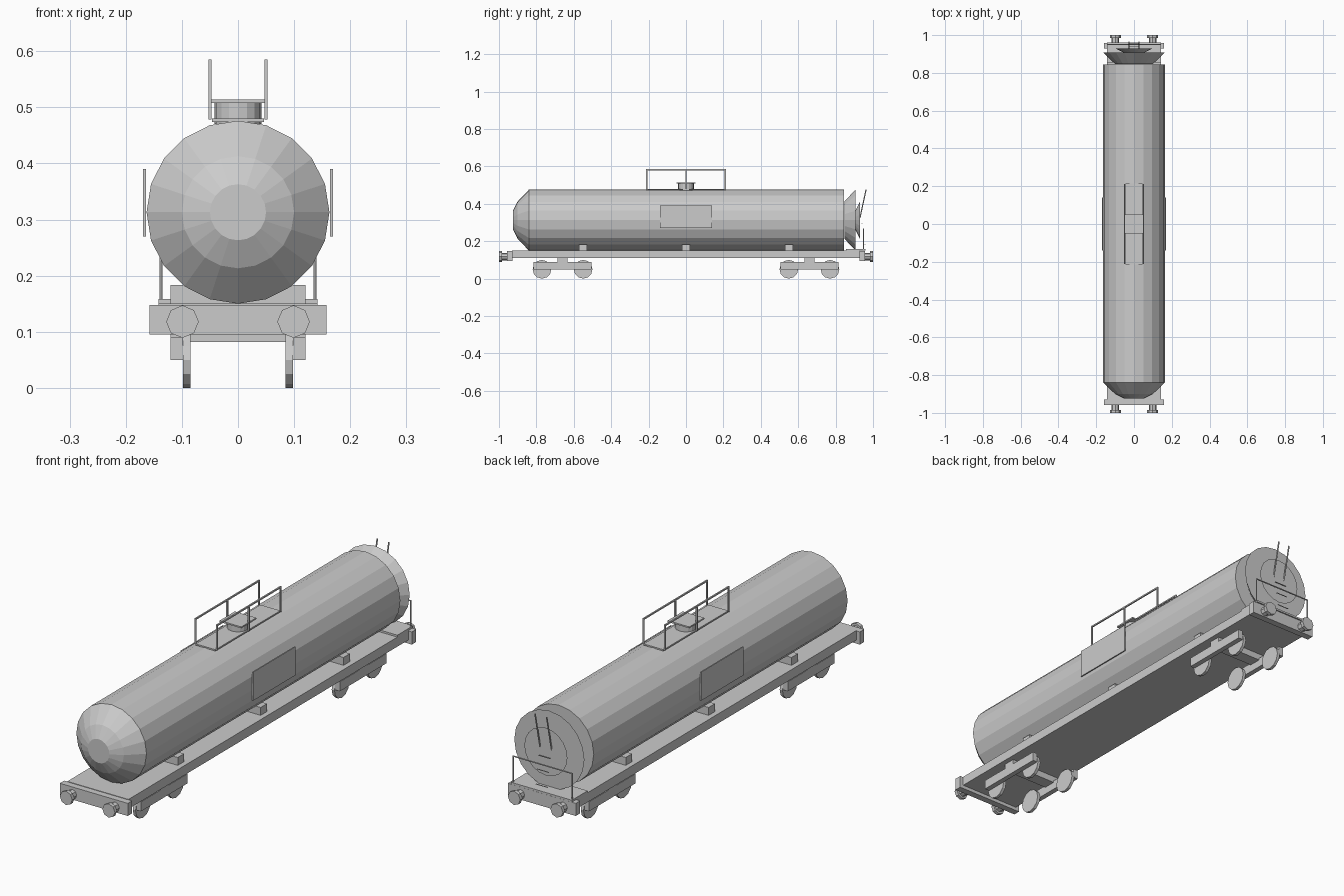
import bpy
import math
from mathutils import Vector

cube = bpy.data.objects.get("Cube")
if cube:
    bpy.data.objects.remove(cube, do_unlink=True)

GREY = (0.6, 0.6, 0.6, 1)
grey = bpy.data.materials.new("plain_grey")
grey.use_nodes = True
grey.diffuse_color = GREY
grey.node_tree.nodes["Principled BSDF"].inputs["Base Color"].default_value = GREY


def finish(name):
    ob = bpy.context.object
    ob.name = name
    ob.data.materials.append(grey)
    return ob


def box(name, x, y, z):
    """Box from (low, high) ranges on each axis."""
    spans = (x, y, z)
    bpy.ops.mesh.primitive_cube_add(size=1, location=[(a + b) / 2 for a, b in spans])
    ob = finish(name)
    ob.scale = [b - a for a, b in spans]
    return ob


def frustum(name, start, end, r1, r2, sides, turn=0):
    """Capped cone or cylinder between two points."""
    start, end = Vector(start), Vector(end)
    axis = end - start
    bpy.ops.mesh.primitive_cone_add(vertices=sides, radius1=r1, radius2=r2,
                                    depth=axis.length, location=(start + end) / 2)
    ob = finish(name)
    ob.rotation_mode = 'QUATERNION'
    ob.rotation_quaternion = axis.to_track_quat('Z', 'Y')
    return ob


def rod(name, start, end, r=0.003):
    return frustum(name, start, end, r, r, 6)


# Tank barrel with stepped ends; both ends taper towards the front
TZ, R = 0.313, 0.163
frustum("tank_barrel", (0, -0.84, TZ), (0, 0.845, TZ), R, R, 20)
for label, shift in (("front", 0), ("rear", 1.747)):
    frustum(label + "_end_outer", (0, shift - 0.84, TZ), (0, shift - 0.9, TZ), R, 0.1, 20)
    frustum(label + "_end_inner", (0, shift - 0.9 + (0.083 if shift else 0), TZ),
            (0, shift - 0.925 + (0.083 if shift else 0), TZ), 0.1, 0.05, 20)

# Underframe and tank supports
box("deck", (-0.142, 0.142), (-0.93, 0.93), (0.11, 0.15))
for i, y in enumerate((-0.55, 0, 0.55)):
    box(f"tank_support_{i}", (-0.12, 0.12), (y - 0.021, y + 0.021), (0.148, 0.183))

# Buffer beams, buffers and bogies at each end
for end, s in (("front", -1), ("rear", 1)):
    box(end + "_buffer_beam", (-0.158, 0.158), sorted((s * 0.928, s * 0.957)), (0.095, 0.148))
    for x in (-0.099, 0.099):
        frustum(end + "_buffer_stem", (x, s * 0.95, 0.118), (x, s * 0.988, 0.118), 0.02, 0.02, 8)
        frustum(end + "_buffer_head", (x, s * 0.985, 0.118), (x, s, 0.118), 0.029, 0.029, 8)
    c = s * 0.66
    box(end + "_bogie_bolster", (-0.12, 0.12), (c - 0.027, c + 0.027), (0.082, 0.112))
    for side in (-1, 1):
        box(end + "_bogie_side_frame", sorted((side * 0.098, side * 0.12)),
            (c - 0.155, c + 0.155), (0.05, 0.09))
        for offset in (-0.11, 0.11):
            frustum(end + "_wheel", (side * 0.085, c + offset, 0.05),
                    (side * 0.098, c + offset, 0.05), 0.05, 0.05, 12)

# Side boards
for side in (-1, 1):
    box("side_board", sorted((side * 0.164, side * 0.169)), (-0.14, 0.14), (0.27, 0.39))

# Filling hatch, walkway and guard rails
box("walkway", (-0.046, 0.046), (-0.215, 0.215), (0.474, 0.48))
frustum("hatch_neck", (0, 0, 0.47), (0, 0, 0.51), 0.042, 0.042, 16)
box("hatch_lid", (-0.05, 0.05), (-0.05, 0.05), (0.508, 0.514))
for side in (-1, 1):
    x = side * 0.05
    box("guard_rail", (x - 0.003, x + 0.003), (-0.213, 0.213), (0.579, 0.585))
    for y in (-0.21, 0, 0.21):
        box("guard_post", (x - 0.003, x + 0.003), (y - 0.003, y + 0.003), (0.478, 0.58))

# Rear platform, handrail and ladder
box("rear_platform", (-0.142, 0.142), (0.855, 0.96), (0.15, 0.158))
rod("rear_handrail", (-0.137, 0.95, 0.265), (0.137, 0.95, 0.265))
for side in (-1, 1):
    rod("rear_handrail_post", (side * 0.137, 0.95, 0.155), (side * 0.137, 0.95, 0.267))
    rod("ladder_bar", (side * 0.027, 0.93, 0.325), (side * 0.027, 0.963, 0.477))
for i, z in enumerate((0.18, 0.24, 0.295)):
    rod(f"ladder_rung_{i}", (-0.027, 0.957 - i * 0.008, z), (0.027, 0.957 - i * 0.008, z), 0.002)
